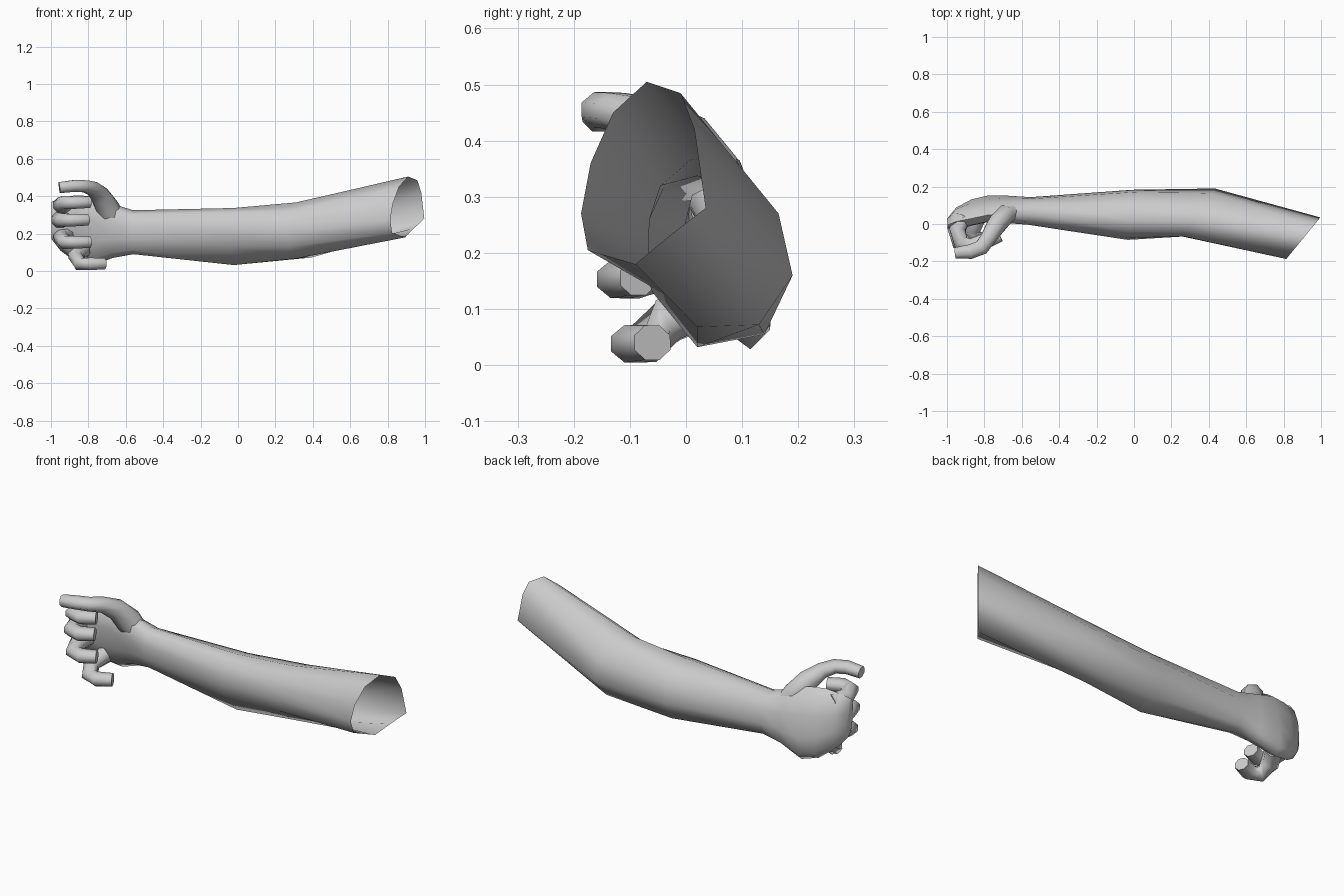
import bpy, bmesh, math
from mathutils import Vector

if "Cube" in bpy.data.objects:
    bpy.data.objects.remove(bpy.data.objects["Cube"])


def loft(name, rings, cap_start, cap_end):
    """Skin a list of equal-sized point rings into one smooth object."""
    bm = bmesh.new()
    loops = [[bm.verts.new(p) for p in r] for r in rings]
    n = len(loops[0])
    for a, b in zip(loops, loops[1:]):
        for i in range(n):
            j = (i + 1) % n
            bm.faces.new((a[i], a[j], b[j], b[i]))
    if cap_start:
        bm.faces.new(loops[0][::-1])
    if cap_end:
        bm.faces.new(loops[-1])
    bmesh.ops.recalc_face_normals(bm, faces=bm.faces)
    me = bpy.data.meshes.new(name)
    bm.to_mesh(me)
    bm.free()
    ob = bpy.data.objects.new(name, me)
    bpy.context.collection.objects.link(ob)
    bpy.context.view_layer.objects.active = ob
    ob.select_set(True)
    bpy.ops.object.shade_smooth_by_angle(angle=math.radians(70))
    ob.select_set(False)
    return ob


def slanted(x, y_mid, slant, yz):
    """Cross-section points given in (y, z), turned in plan."""
    return [(x + slant * (y - y_mid), y, z) for y, z in yz]


def oval(x, y0, y1, z0, z1, lean=0.15, slant=0, sides=10):
    """Slightly squared oval, from the top towards the back; lean shifts y with height."""
    yc, zc, ry, rz = (y0 + y1) / 2, (z0 + z1) / 2, (y1 - y0) / 2, (z1 - z0) / 2
    yz = []
    for i in range(sides):
        a = math.tau * i / sides
        s, c = math.sin(a), math.cos(a)
        s = math.copysign(abs(s) ** .8, s) * 1.03
        yz.append((yc + ry * s - lean * rz * c, zc + rz * c))
    return slanted(x, yc, slant, yz)


def tube(name, path, radii, sides=8):
    """Finger: flat-tipped tube, radii are (in plan, vertical)."""
    pts = [Vector(p) for p in path]
    rings = []
    for i, p in enumerate(pts):
        d = (pts[min(i + 1, len(pts) - 1)] - pts[max(i - 1, 0)]).normalized()
        side = d.cross(Vector((0, 0, 1))).normalized()
        up = side.cross(d)
        rh, rv = radii[i]
        rings.append([p + side * rh * math.cos(a) + up * rv * math.sin(a)
                      for a in (math.tau * (k + .5) / sides for k in range(sides))])
    return loft(name, rings, True, True)


# Cross-sections of the upper arm, elbow and forearm
rim = [(-.07, .505), (-.01, .485), (.015, .42), (.035, .28), (-.03, .23),
       (-.09, .18), (-.175, .205), (-.187, .27), (-.17, .36), (-.13, .45)]
elbow = [(.01, .367), (.09, .355), (.165, .27), (.19, .16), (.13, .072),
         (.02, .068), (-.045, .13), (-.067, .2), (-.065, .26), (-.045, .32)]
forearm = [(.02, .337), (.11, .31), (.17, .24), (.183, .15), (.14, .055),
           (.02, .032), (-.06, .13), (-.085, .2), (-.075, .26), (-.04, .315)]

# Arm and back of hand: open at the upper arm, closed at the knuckles
loft("arm_and_palm", [
    slanted(0.91, -0.07, 0.82, rim),
    slanted(0.345, 0.06, 0.67, elbow),
    slanted(-0.02, 0.05, 0.1, forearm),
    oval(-0.56, 0.0, 0.14, 0.09, 0.325, 0.12, 0.1),
    oval(-0.67, 0.01, 0.145, 0.07, 0.36),
    oval(-0.78, 0.02, 0.143, 0.028, 0.40, 0.18),
    oval(-0.87, 0.0, 0.122, 0.05, 0.405, 0.18),
    oval(-0.95, -0.03, 0.085, 0.11, 0.39, 0.1),
    oval(-0.996, -0.02, 0.03, 0.17, 0.37, 0.1),
], False, True)

# Four curled fingers: knuckle height, fingertip height, shift in x
fingers = {"index": (0.345, 0.366, 0.0), "middle": (0.275, 0.272, -0.01),
           "ring": (0.195, 0.153, 0.002), "little": (0.11, 0.038, 0.08)}
for name, (zk, zt, dx) in fingers.items():
    fwd = 0.025 if name == "little" else 0
    tube(name + "_finger", [
        (-0.91 + dx, 0.04, zk),
        (-0.945 + dx, -0.03, zk * .6 + zt * .4),
        (-0.925 + dx, -0.10 + fwd, zt),
        (-0.87 + dx, -0.118 + fwd, zt),
        (-0.797 + dx, -0.085 + fwd, zt + .002),
    ], [(.045, .045), (.046, .044), (.044, .038), (.044, .036), (.038, .033)])

# Thumb: rises from the palm edge, reaches forward, then lies over the fist
tube("thumb", [
    (-0.62, 0.075, 0.24),
    (-0.695, 0.045, 0.33),
    (-0.735, -0.005, 0.40),
    (-0.775, -0.07, 0.44),
    (-0.815, -0.125, 0.453),
    (-0.875, -0.148, 0.455),
    (-0.955, -0.155, 0.446),
], [(.035, .05), (.055, .068), (.055, .055), (.046, .04), (.044, .035),
    (.042, .034), (.032, .032)])
